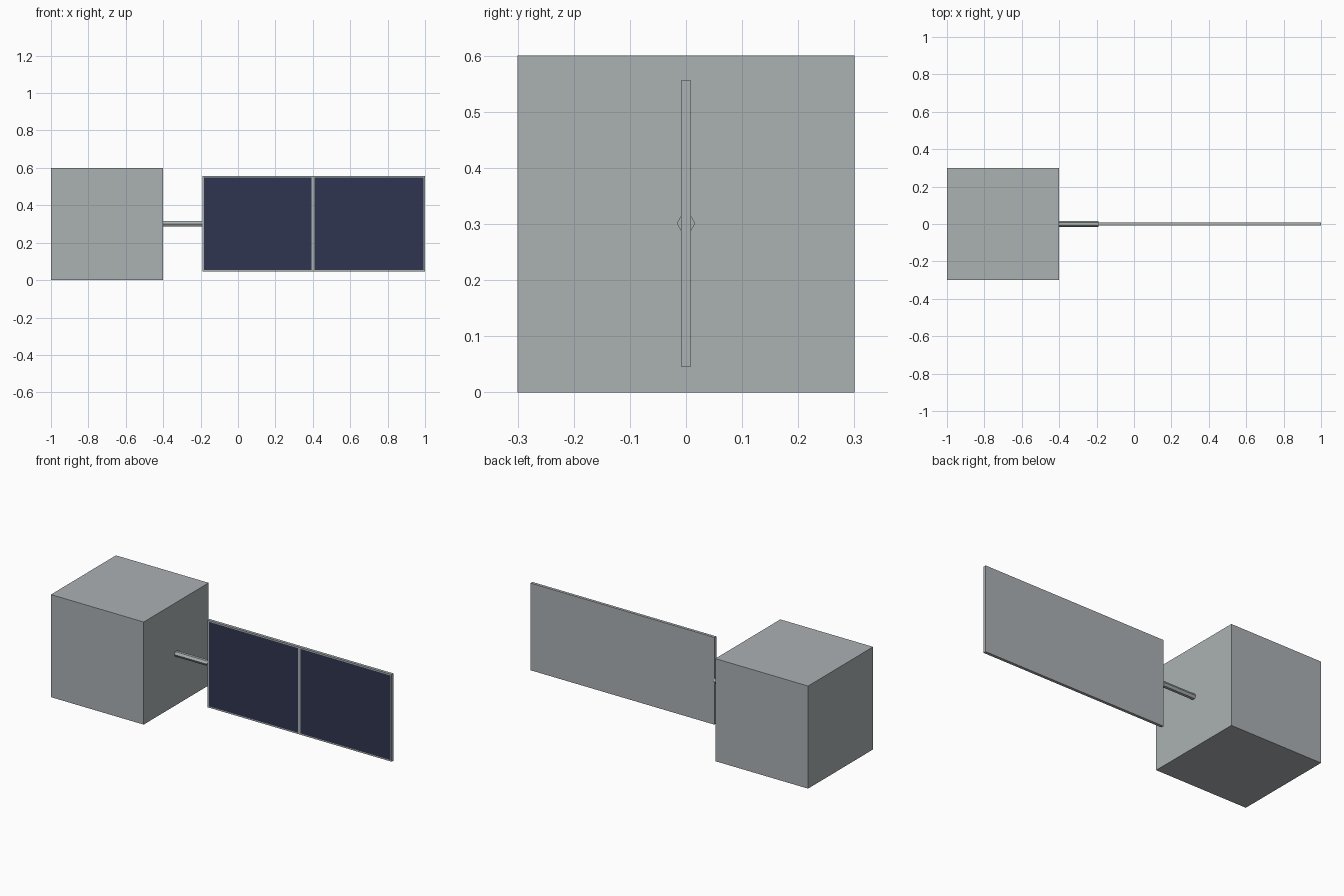
import bpy
import bmesh
from math import pi
from mathutils import Matrix, Vector

if "Cube" in bpy.data.objects:
    bpy.data.objects.remove(bpy.data.objects["Cube"], do_unlink=True)


def material(name, colour):
    mat = bpy.data.materials.new(name)
    mat.use_nodes = True
    mat.diffuse_color = (*colour, 1)
    mat.node_tree.nodes["Principled BSDF"].inputs["Base Color"].default_value = (*colour, 1)
    return mat


def finish(name, bm, *mats):
    bmesh.ops.recalc_face_normals(bm, faces=bm.faces)
    mesh = bpy.data.meshes.new(name)
    bm.to_mesh(mesh)
    bm.free()
    for mat in mats:
        mesh.materials.append(mat)
    obj = bpy.data.objects.new(name, mesh)
    bpy.context.collection.objects.link(obj)
    return obj


def box(low, high):
    low, high = Vector(low), Vector(high)
    bm = bmesh.new()
    place = Matrix.Translation((low + high) / 2) @ Matrix.Diagonal((*(high - low), 1))
    bmesh.ops.create_cube(bm, size=1, matrix=place)
    return bm


metal = material("light grey metal", (0.41, 0.44, 0.45))
cell_blue = material("dark blue cells", (0.028, 0.036, 0.08))

# Cubic body
finish("body", box((-1, -0.3, 0), (-0.4, 0.3, 0.6)), metal)

# Hexagonal boom joining body and panel, a corner facing front and back
left, right, radius = -0.4, -0.19, 0.0165
bm = bmesh.new()
bmesh.ops.create_cone(
    bm, cap_ends=True, segments=6, radius1=radius, radius2=radius, depth=right - left,
    matrix=Matrix.Translation(((left + right) / 2, 0, 0.301))
    @ Matrix.Rotation(pi / 2, 4, "Y"))
# Turn the section so that its corners point along y
if max(v.co.y for v in bm.verts) < radius * 0.95:
    bmesh.ops.rotate(bm, verts=bm.verts, cent=(0, 0, 0.301),
                     matrix=Matrix.Rotation(pi / 6, 3, "X"))
finish("boom", bm, metal)

# Solar panel: halve the slab, then inset a cell field in each front face
bm = box((-0.19, -0.0085, 0.046), (1, 0.0085, 0.556))
bmesh.ops.bisect_plane(bm, geom=bm.verts[:] + bm.edges[:] + bm.faces[:],
                       plane_co=(0.401, 0, 0), plane_no=(1, 0, 0))
bm.normal_update()
cells = [f for f in bm.faces if f.normal.y < -0.9]
bmesh.ops.inset_individual(bm, faces=cells, thickness=0.0115)
for face in cells:
    face.material_index = 1
finish("solar_panel", bm, metal, cell_blue)
